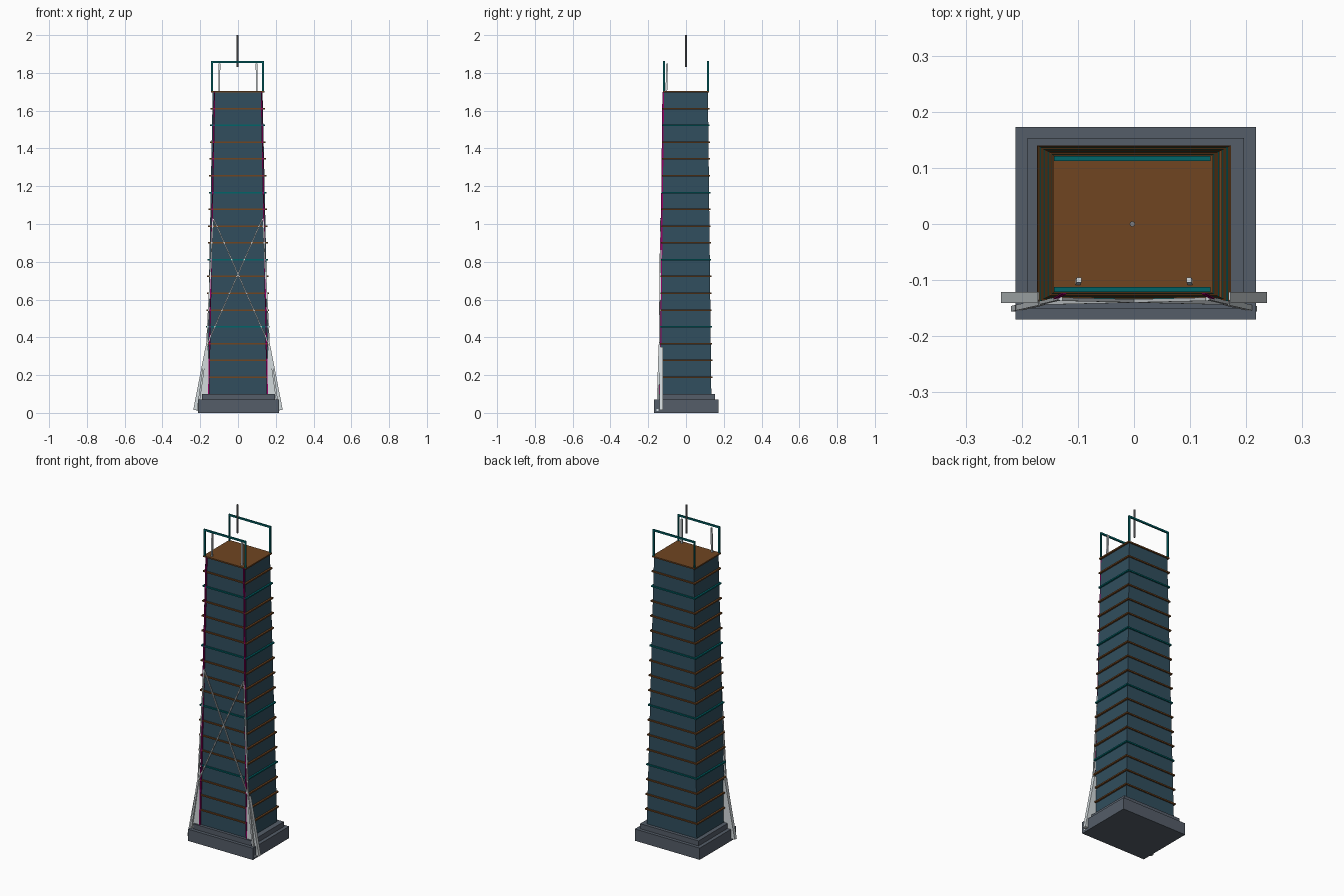
import bpy, bmesh
from mathutils import Vector

if "Cube" in bpy.data.objects:
    bpy.data.objects.remove(bpy.data.objects["Cube"])


def mat(name, *rgb):
    m = bpy.data.materials.new(name)
    m.diffuse_color = (*rgb, 1)
    m.use_nodes = True
    m.node_tree.nodes["Principled BSDF"].inputs["Base Color"].default_value = m.diffuse_color
    return m


GLASS = mat("blue_glass", 0.03, 0.075, 0.11)
STONE = mat("stone", 0.09, 0.11, 0.14)
BRONZE = mat("bronze", 0.16, 0.06, 0.015)
TEAL = mat("teal", 0.0, 0.13, 0.14)
MAGENTA = mat("magenta", 0.3, 0.0, 0.13)
WHITE = mat("white", 0.65, 0.7, 0.72)
STEEL = mat("steel", 0.2, 0.2, 0.21)


def loft(name, rings, material):
    """Closed solid through two rings of points."""
    bm = bmesh.new()
    a, b = [[bm.verts.new(p) for p in r] for r in rings]
    n = len(a)
    bm.faces.new(a[::-1])
    bm.faces.new(b)
    for i in range(n):
        bm.faces.new((a[i], a[(i + 1) % n], b[(i + 1) % n], b[i]))
    bmesh.ops.recalc_face_normals(bm, faces=bm.faces)
    me = bpy.data.meshes.new(name)
    bm.to_mesh(me)
    bm.free()
    me.materials.append(material)
    ob = bpy.data.objects.new(name, me)
    bpy.context.collection.objects.link(ob)
    return ob


def rect(hx, hy, z, cx=0, cy=0):
    return [(cx + sx * hx, cy + sy * hy, z)
            for sx, sy in ((-1, -1), (1, -1), (1, 1), (-1, 1))]


def bar(name, p, q, w, material, d=None):
    """Rectangular bar from p to q, w wide and d deep."""
    p, q = Vector(p), Vector(q)
    axis = (q - p).normalized()
    ref = Vector((0, 1, 0))
    u = axis.cross(ref).normalized() * w / 2
    v = axis.cross(u).normalized() * (d or w) / 2
    ring = [-u - v, u - v, u + v, -u + v]
    return loft(name, [[p + r for r in ring], [q + r for r in ring]], material)


Z0, Z1, FLOORS = 0.1, 1.7, 18


def half(z):
    t = (z - Z0) / (Z1 - Z0)
    return 0.165 - 0.033 * t, 0.134 - 0.018 * t


# Stepped base
loft("base_plinth", [rect(0.2145, 0.1715, 0, 0.003, 0.001), rect(0.2145, 0.1715, 0.07, 0.003, 0.001)], STONE)
loft("base_step", [rect(0.193, 0.152, 0.07, 0.003, 0.001), rect(0.193, 0.152, 0.1, 0.003, 0.001)], STONE)

# Tapered tower and floor bands
loft("tower_body", [rect(*half(Z0), Z0), rect(*half(Z1), Z1, -0.002)], GLASS)
for i in range(1, FLOORS + 1):
    z = Z0 + (Z1 - Z0) * i / FLOORS
    hx, hy = half(z)
    r = (hx + 0.01, hy + 0.007)
    cx = -0.002 * i / FLOORS
    loft(f"floor_band_{i}", [rect(*r, z - 0.004, cx), rect(*r, z + 0.004, cx)],
         TEAL if i % 4 == 0 else BRONZE)

for s, side in ((-1, "left"), (1, "right")):
    # Coloured strip along the front corner
    bar(f"{side}_corner_strip", (s * 0.155, -0.137, Z0), (s * 0.124, -0.119, Z1), 0.007, MAGENTA, 0.012)
    # Buttress fin
    prof = [(0.15, 0.015), (0.237, 0.015), (0.172, 0.35), (0.158, 0.35)]
    loft(f"{side}_buttress_fin", [[(s * x, y, z) for x, z in prof] for y in (-0.141, -0.121)], WHITE)
    # Sweeping leg in two lengths, then the crossing brace
    foot, knee, head = (s * 0.214, -0.151, 0.01), (s * 0.165, -0.140, 0.36), (s * 0.132, -0.132, 1.03)
    bar(f"{side}_lower_leg", foot, knee, 0.010, WHITE)
    bar(f"{side}_upper_leg", knee, head, 0.007, WHITE)
    bar(f"{side}_cross_brace", (s * 0.165, -0.141, 0.36), (-s * 0.130, -0.134, 1.03), 0.006, WHITE)
    # Roof post
    post = bar(f"{side}_roof_post", (s * 0.1, -0.104, Z1), (s * 0.098, -0.1, 1.85), 0.009, WHITE)

# Crown frames, front and back
for y, end in ((-0.117, "front"), (0.117, "back")):
    for x, side in ((-0.138, "left"), (0.132, "right")):
        bar(f"{end}_{side}_crown_post", (x, y, Z1 - 0.004), (x, y, 1.86), 0.009, TEAL)
    bar(f"{end}_crown_rail", (-0.1425, y, 1.857), (0.1365, y, 1.857), 0.010, TEAL, 0.009)

# Antenna
bpy.ops.mesh.primitive_cylinder_add(vertices=8, radius=0.005, depth=0.17, location=(-0.003, 0, 1.915))
mast = bpy.context.object
mast.name = "antenna"
mast.data.materials.append(STEEL)
